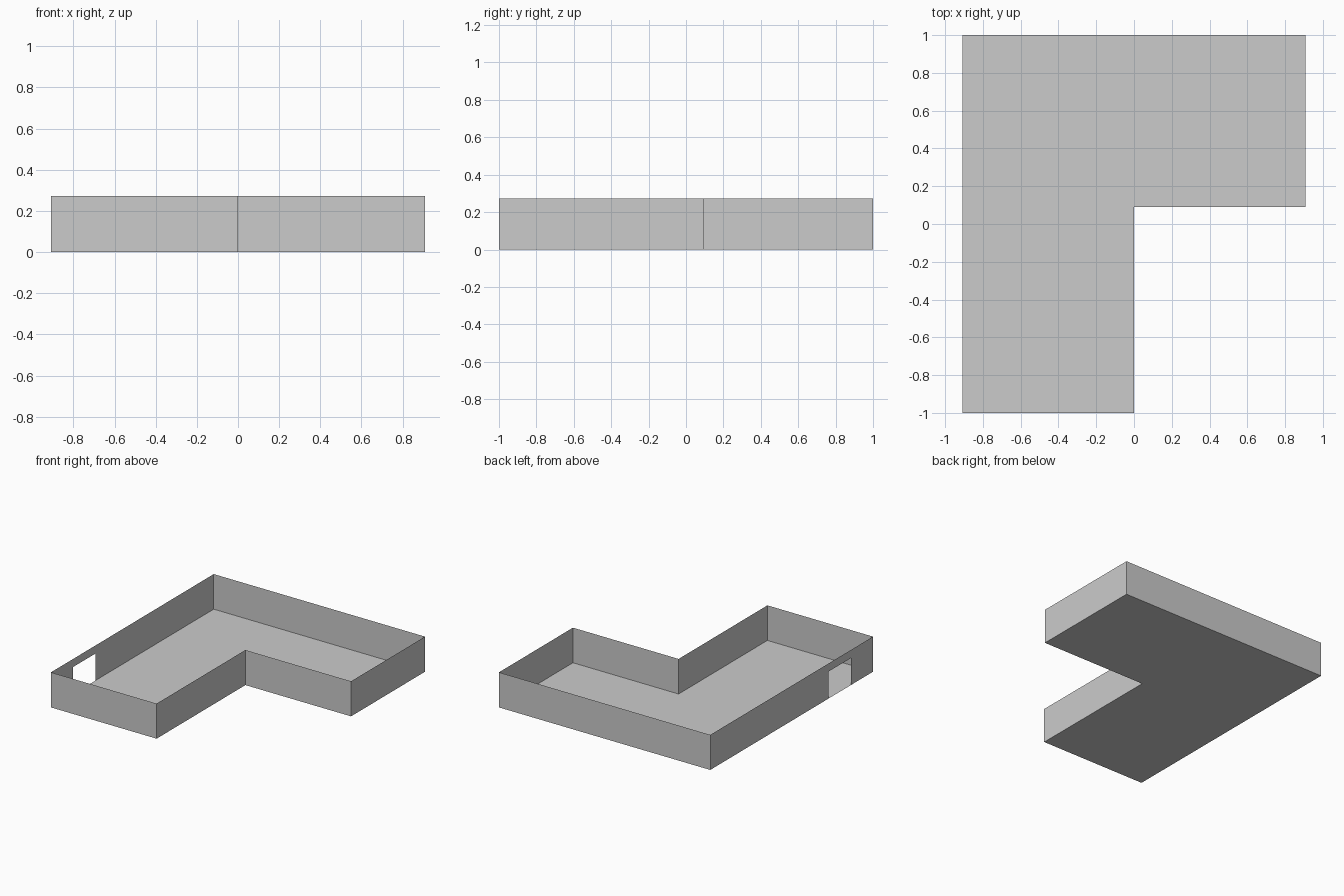
import bpy

if "Cube" in bpy.data.objects:
    bpy.data.objects.remove(bpy.data.objects["Cube"])

U = 1 / 11          # plan module: the room is 20 x 22 x 3 modules
HEIGHT = 3 * U
DOOR_START, DOOR_END, DOOR_TOP = -1 + 3 * U, -1 + 6 * U, 0.21

# L-shaped plan, counter-clockwise from the front left corner
PLAN = [(-10 * U, -1), (0, -1), (0, U), (10 * U, U), (10 * U, 1), (-10 * U, 1)]


def sheet(name, verts, faces):
    mesh = bpy.data.meshes.new(name)
    mesh.from_pydata(verts, [], faces)
    obj = bpy.data.objects.new(name, mesh)
    bpy.context.collection.objects.link(obj)
    return obj


# Floor
sheet("floor", [(x, y, 0) for x, y in PLAN], [range(len(PLAN))])

# Solid thin walls along every side except the left one
n = len(PLAN)
sheet("walls",
      [(x, y, z) for z in (0, HEIGHT) for x, y in PLAN],
      [(i, i + 1, i + 1 + n, i + n) for i in range(n - 1)])

# Left wall: one outline that steps around the doorway
outline = [(1, 0), (DOOR_END, 0), (DOOR_END, DOOR_TOP), (DOOR_START, DOOR_TOP),
           (DOOR_START, 0), (-1, 0), (-1, HEIGHT), (1, HEIGHT)]
sheet("doorway_wall", [(-10 * U, y, z) for y, z in outline], [range(len(outline))])
